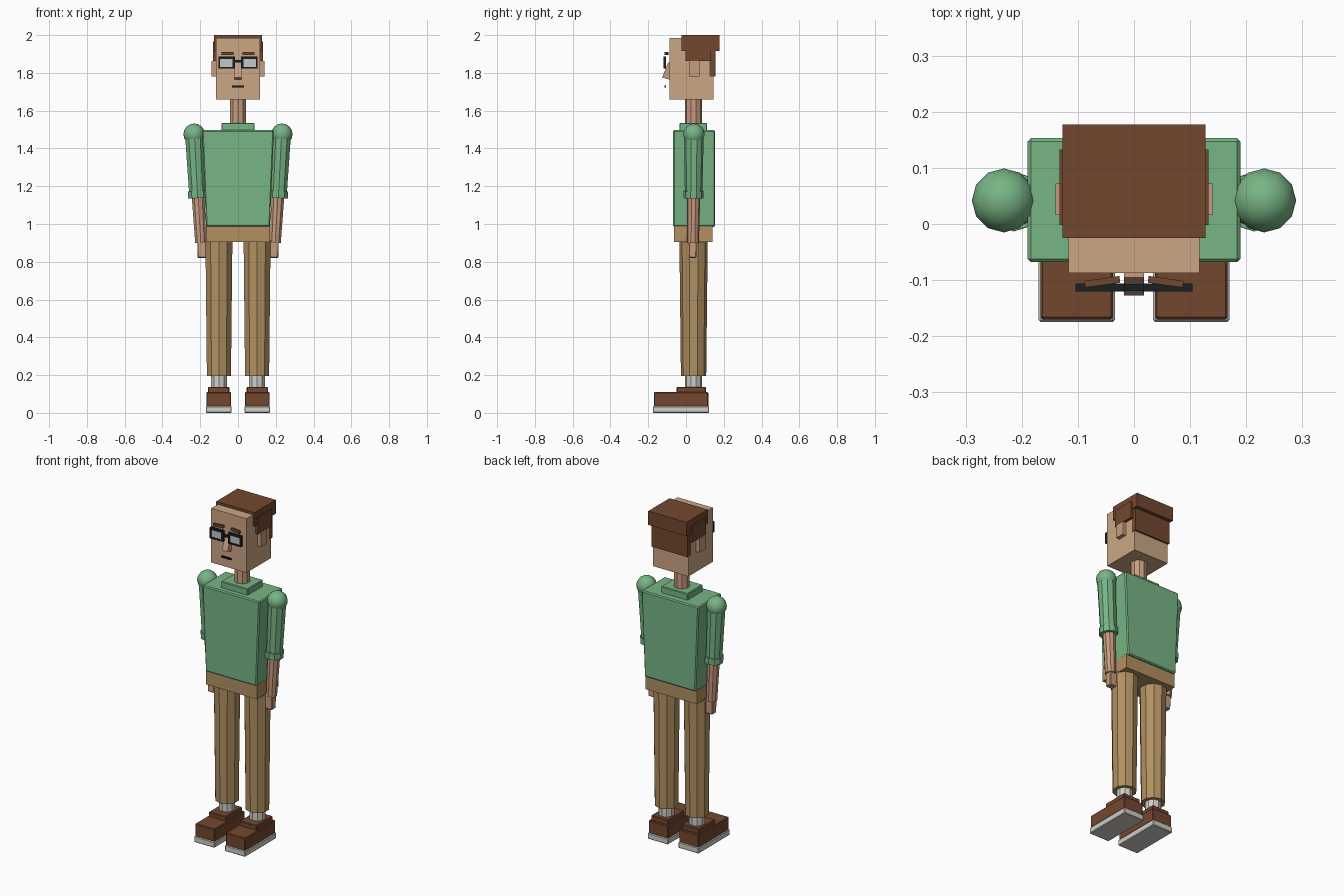
import bpy
import bmesh
from mathutils import Vector, Matrix

cube = bpy.data.objects.get("Cube")
if cube:
    bpy.data.objects.remove(cube, do_unlink=True)


def material(name, rgb):
    m = bpy.data.materials.new(name)
    m.use_nodes = True
    m.diffuse_color = (*rgb, 1)
    m.node_tree.nodes["Principled BSDF"].inputs["Base Color"].default_value = (*rgb, 1)
    return m


SKIN = material("skin", (0.60, 0.38, 0.235))
WARM_SKIN = material("warm_skin", (0.59, 0.335, 0.21))
HAIR = material("brown", (0.17, 0.064, 0.028))
SHIRT = material("green_shirt", (0.185, 0.46, 0.235))
PANTS = material("tan_pants", (0.44, 0.28, 0.12))
WHITE = material("off_white", (0.63, 0.62, 0.58))
BLACK = material("dark_frame", (0.008, 0.014, 0.016))
LENS = material("lens_grey", (0.55, 0.57, 0.57))


def finish(name, bm, mat, bevel=0.0, smooth=False):
    bmesh.ops.recalc_face_normals(bm, faces=bm.faces)
    mesh = bpy.data.meshes.new(name)
    for f in bm.faces:
        f.smooth = smooth
    bm.to_mesh(mesh)
    bm.free()
    mesh.materials.append(mat)
    obj = bpy.data.objects.new(name, mesh)
    bpy.context.collection.objects.link(obj)
    if bevel:
        mod = obj.modifiers.new("soft_edges", "BEVEL")
        mod.width = bevel
        mod.segments = 1
    return obj


def box(name, x, y, z, mat, bevel=0.0, low=(1, 1), turn=0.0):
    """Box from (min, max) ranges; low scales the bottom face, turn spins about z."""
    bm = bmesh.new()
    bmesh.ops.create_cube(bm, size=1)
    for v in bm.verts:
        if v.co.z < 0:
            v.co.x *= low[0]
            v.co.y *= low[1]
        v.co = Vector(c * (r[1] - r[0]) for c, r in zip(v.co, (x, y, z)))
    bm.transform(Matrix.Rotation(turn, 4, "Z"))
    bm.transform(Matrix.Translation([sum(r) / 2 for r in (x, y, z)]))
    return finish(name, bm, mat, bevel)


def limb(name, start, end, r1, r2, mat, sides=10):
    """Tapered faceted tube between two points."""
    a, b = Vector(start), Vector(end)
    bm = bmesh.new()
    bmesh.ops.create_cone(bm, cap_ends=True, segments=sides, radius1=r1, radius2=r2,
                          depth=(b - a).length)
    tilt = Vector((0, 0, -1)).rotation_difference(a - b).to_matrix().to_4x4()
    bm.transform(Matrix.Translation((a + b) / 2) @ tilt)
    return finish(name, bm, mat)


def span(s, a, b):
    return tuple(sorted((s * a, s * b)))


# Torso and neck
box("hips", (-0.17, 0.17), (-0.063, 0.14), (0.905, 0.99), PANTS)
box("torso", (-0.19, 0.19), (-0.068, 0.153), (0.985, 1.497), SHIRT, 0.006, low=(0.89, 1))
box("collar", (-0.088, 0.088), (-0.035, 0.112), (1.49, 1.535), SHIRT, 0.004)
limb("neck", (0, 0.04, 1.52), (0, 0.04, 1.67), 0.045, 0.045, WARM_SKIN)

# Head and hair
box("head", (-0.117, 0.117), (-0.087, 0.145), (1.66, 1.985), SKIN)
box("hair_top", (-0.127, 0.127), (-0.025, 0.177), (1.917, 2.0), HAIR)
box("hair_back", (-0.12, 0.12), (0.125, 0.155), (1.78, 1.93), HAIR)

# Nose: a wedge that leans forward towards its tip
bm = bmesh.new()
bmesh.ops.create_cube(bm, size=1)
for v in bm.verts:
    front, top = v.co.y < 0, v.co.z > 0
    v.co.x *= 0.036
    v.co.y = (-0.095 if top else -0.127) if front else -0.08
    v.co.z = 1.855 if top else (1.775 if front else 1.762)
finish("nose", bm, WARM_SKIN)
box("mouth", (-0.031, 0.031), (-0.115, -0.107), (1.723, 1.733), BLACK)

# Glasses bridge
box("glasses_bridge", (-0.027, 0.027), (-0.119, -0.107), (1.855, 1.867), BLACK)

for s, side in ((1, "left"), (-1, "right")):
    # Side of the head
    box(side + "_ear", span(s, 0.11, 0.14), (0.016, 0.072), (1.782, 1.862), WARM_SKIN)
    box(side + "_side_hair", span(s, 0.11, 0.133), (-0.002, 0.133), (1.863, 1.965), HAIR)
    box(side + "_eyebrow", span(s, 0.025, 0.088), (-0.109, -0.097), (1.895, 1.911),
        HAIR, turn=-0.14 * s)

    # Glasses rim bars and lens
    for part, x, z in (("top", (0.02, 0.104), (1.874, 1.887)),
                       ("bottom", (0.02, 0.104), (1.822, 1.832)),
                       ("inner", (0.016, 0.028), (1.822, 1.887)),
                       ("outer", (0.094, 0.104), (1.822, 1.887))):
        box(f"{side}_rim_{part}", span(s, *x), (-0.12, -0.106), z, BLACK)
    box(side + "_lens", span(s, 0.026, 0.096), (-0.117, -0.109), (1.83, 1.876), LENS)

    # Arm: shoulder ball, sleeve, cuff, forearm and hand
    bm = bmesh.new()
    bmesh.ops.create_uvsphere(bm, u_segments=12, v_segments=8, radius=0.057)
    bm.transform(Matrix.Translation((s * 0.232, 0.042, 1.475)))
    finish(side + "_shoulder", bm, SHIRT, smooth=True)
    limb(side + "_sleeve", (s * 0.214, 0.04, 1.15), (s * 0.231, 0.042, 1.475),
         0.046, 0.052, SHIRT)
    limb(side + "_cuff", (s * 0.213, 0.04, 1.137), (s * 0.215, 0.04, 1.175),
         0.053, 0.053, SHIRT)
    limb(side + "_forearm", (s * 0.197, 0.037, 0.9), (s * 0.211, 0.04, 1.15),
         0.031, 0.036, WARM_SKIN)
    box(side + "_hand", span(s, 0.167, 0.216), (0.014, 0.057), (0.82, 0.915),
        WARM_SKIN, 0.004, low=(0.9, 0.9))

    # Leg, sock and shoe
    limb(side + "_trouser_leg", (s * 0.101, 0.04, 0.195), (s * 0.101, 0.04, 0.915),
         0.067, 0.075, PANTS)
    limb(side + "_sock", (s * 0.101, 0.04, 0.125), (s * 0.101, 0.04, 0.21),
         0.045, 0.045, WHITE)
    box(side + "_shoe_collar", span(s, 0.045, 0.159), (-0.05, 0.105), (0.1, 0.138), HAIR, 0.004)
    box(side + "_shoe", span(s, 0.037, 0.167), (-0.17, 0.118), (0.033, 0.11), HAIR, 0.004)
    box(side + "_sole", span(s, 0.034, 0.17), (-0.175, 0.123), (0.0, 0.036), WHITE, 0.004)
